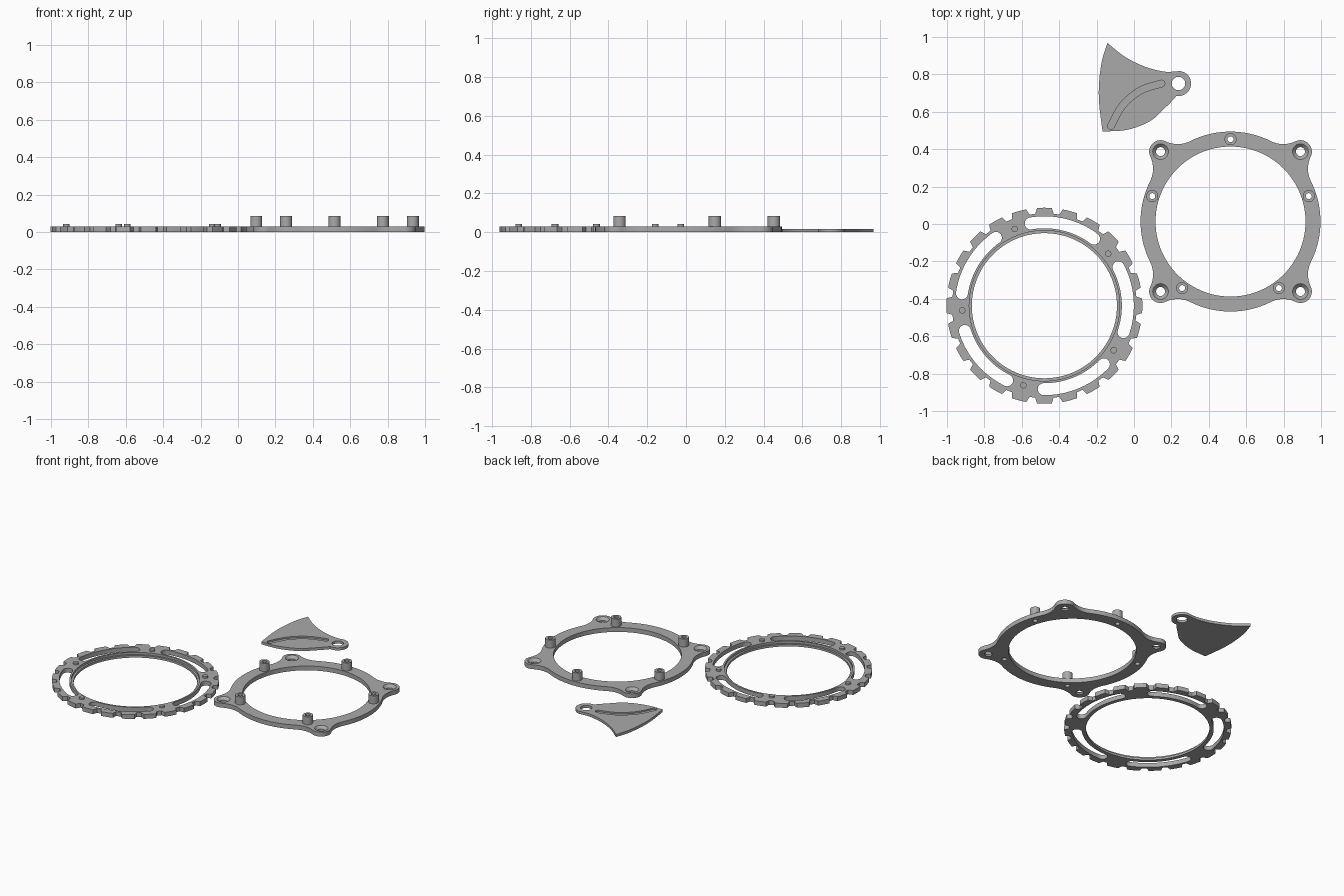
import bpy, bmesh
from math import sin, cos, pi, radians, acos, atan2, hypot

if "Cube" in bpy.data.objects:
    bpy.data.objects.remove(bpy.data.objects["Cube"])

grey = bpy.data.materials.new("grey")
grey.diffuse_color = (0.4, 0.4, 0.4, 1)
grey.use_nodes = True
grey.node_tree.nodes["Principled BSDF"].inputs["Base Color"].default_value = grey.diffuse_color


def polar(cx, cy, r, deg):
    return (cx + r * cos(radians(deg)), cy + r * sin(radians(deg)))


def arc(cx, cy, r, a, b, n):
    return [polar(cx, cy, r, a + (b - a) * i / n) for i in range(n + 1)]


def circle(cx, cy, r, n=32):
    return arc(cx, cy, r, 0, 360, n)[:-1]


def spline(pts, n=8):
    """Smooth open curve through a few points (Catmull-Rom)."""
    p = [pts[0]] + pts + [pts[-1]]
    out = []
    for i in range(1, len(p) - 2):
        for k in range(n):
            t = k / n
            out.append(tuple(0.5 * (2 * b + (c - a) * t + (2 * a - 5 * b + 4 * c - d) * t * t
                                    + (3 * b - a - 3 * c + d) * t ** 3)
                             for a, b, c, d in zip(p[i - 1], p[i], p[i + 1], p[i + 2])))
    return out + [pts[-1]]


def band(path, w, n=8):
    """Round-ended slot outline of half width w along a path."""
    left, right, dirs = [], [], []
    for i, (x, y) in enumerate(path):
        a, b = path[max(i - 1, 0)], path[min(i + 1, len(path) - 1)]
        t = atan2(b[1] - a[1], b[0] - a[0])
        dirs.append(t * 180 / pi)
        left.append((x - w * sin(t), y + w * cos(t)))
        right.append((x + w * sin(t), y - w * cos(t)))
    end = arc(*path[-1], w, dirs[-1] + 90, dirs[-1] - 90, n)[1:-1]
    start = arc(*path[0], w, dirs[0] - 90, dirs[0] - 270, n)[1:-1]
    return left + end + right[::-1] + start


def plate(name, walls, blind=()):
    """Each wall is a stack of (outline, z) from the top face down to the bottom face.
    Blind walls start on the top face and end in their own cap."""
    bm = bmesh.new()

    def cap(rings):
        edges = []
        for ring in rings:
            for a, b in zip(ring, ring[1:] + ring[:1]):
                edges.append(bm.edges.get((a, b)) or bm.edges.new((a, b)))
        bmesh.ops.triangle_fill(bm, use_beauty=True, edges=edges)

    top, bottom = [], []
    for stack in list(walls) + list(blind):
        rings = [[bm.verts.new((x, y, z)) for x, y in pts] for pts, z in stack]
        for r0, r1 in zip(rings, rings[1:]):
            n = len(r0)
            for i in range(n):
                j = (i + 1) % n
                bm.faces.new((r0[i], r0[j], r1[j], r1[i]))
        top.append(rings[0])
        if stack in blind:
            cap([rings[-1]])
        else:
            bottom.append(rings[-1])
    cap(top)
    cap(bottom)
    bmesh.ops.recalc_face_normals(bm, faces=bm.faces)
    mesh = bpy.data.meshes.new(name)
    bm.to_mesh(mesh)
    bm.free()
    mesh.materials.append(grey)
    ob = bpy.data.objects.new(name, mesh)
    bpy.context.collection.objects.link(ob)
    bpy.ops.object.select_all(action='DESELECT')
    ob.select_set(True)
    bpy.context.view_layer.objects.active = ob
    bpy.ops.object.shade_smooth_by_angle(angle=radians(30))


T = 0.03  # ring thickness

# Mounting ring: round body with four filleted ears
cx, cy, R, ear, fil, off = 0.516, 0.013, 0.481, 0.061, 0.15, 0.374
D = off * 2 ** 0.5
a, b = R + fil, ear + fil
at_ring = acos((D * D + a * a - b * b) / (2 * D * a)) * 180 / pi
at_ear = acos((D * D + b * b - a * a) / (2 * D * b)) * 180 / pi
outline = []
for k in range(4):
    m = 45 + 90 * k
    f0, f1 = polar(cx, cy, a, m - at_ring), polar(cx, cy, a, m + at_ring)
    e = polar(cx, cy, D, m)
    outline += arc(*f0, fil, m - at_ring + 180, m - at_ear + 180 - (180 - 2 * at_ear) , 10)[:-1]
    outline += arc(*e, ear, m - 180 + at_ear, m + 180 - at_ear, 24)
    outline += arc(*f1, fil, m + at_ear + (180 - 2 * at_ear) + 180, m + at_ring + 180, 10)[1:]
    outline += arc(cx, cy, R, m + at_ring, m + 90 - at_ring, 24)[1:-1]
walls = [[(outline, T), (outline, 0)]]
bore = circle(cx, cy, 0.401, 120)
walls.append([(bore, T), (bore, 0)])
for k in range(4):  # countersunk ear holes
    e = polar(cx, cy, D, 45 + 90 * k)
    walls.append([(circle(*e, 0.042), T), (circle(*e, 0.024), 0.012), (circle(*e, 0.024), 0)])
for k in range(5):  # hollow posts
    p = polar(cx, cy, 0.44, 90 + 72 * k)
    tube, hole = circle(*p, 0.032), circle(*p, 0.016)
    walls.append([(tube, T), (tube, 0.085), (hole, 0.085), (hole, 0)])
plate("mounting_ring", walls)

# Drive ring: notched rim, stepped bore, curved slots and pins
cx, cy, R = -0.479, -0.437, 0.524
rim = []
for k in range(24):
    m = 7.5 + 15 * k
    rim += [polar(cx, cy, R, m - 3.2), polar(cx, cy, R - 0.03, m - 1.8),
            polar(cx, cy, R - 0.03, m + 1.8)]
    rim += arc(cx, cy, R, m + 3.2, m + 11.8, 4)[:-1]
wide, narrow = circle(cx, cy, 0.402, 120), circle(cx, cy, 0.388, 120)
walls = [[(rim, T), (rim, 0)],
         [(wide, T), (wide, 0.015), (narrow, 0.015), (narrow, 0)]]
pins = []
for k in range(5):
    slot = band(arc(cx, cy, 0.446, 4.5 + 72 * k - 23, 4.5 + 72 * k + 23, 24), 0.032)
    walls.append([(slot, T), (slot, 0)])
    pin = circle(*polar(cx, cy, 0.44, 39.2 + 72 * k), 0.017, 24)
    pins.append([(pin, T), (pin, 0.042)])
plate("drive_ring", walls, pins)

# Shutter blade: curved leaf with pivot eye and a blind guide groove
px, py = 0.238, 0.751
upper = spline([(-0.142, 0.968), (-0.05, 0.895), (0.056, 0.842), (0.16, 0.815), (0.225, 0.816)])
eye = arc(px, py, 0.067, 85, -100, 20)
lower = spline([(0.215, 0.67), (0.165, 0.62), (0.083, 0.548), (-0.04, 0.503), (-0.168, 0.495)])
edge = spline([(-0.168, 0.495), (-0.186, 0.64), (-0.187, 0.75), (-0.172, 0.87), (-0.142, 0.968)])
leaf = upper + eye + lower + edge[1:-1]
pivot = circle(px, py, 0.036)
groove = band(spline([(-0.123, 0.524), (-0.061, 0.634), (0.035, 0.714), (0.147, 0.751)]), 0.018)
B = 0.018
plate("shutter_blade", [[(leaf, B), (leaf, 0)], [(pivot, B), (pivot, 0)]],
      [[(groove, B), (groove, 0.008)]])
